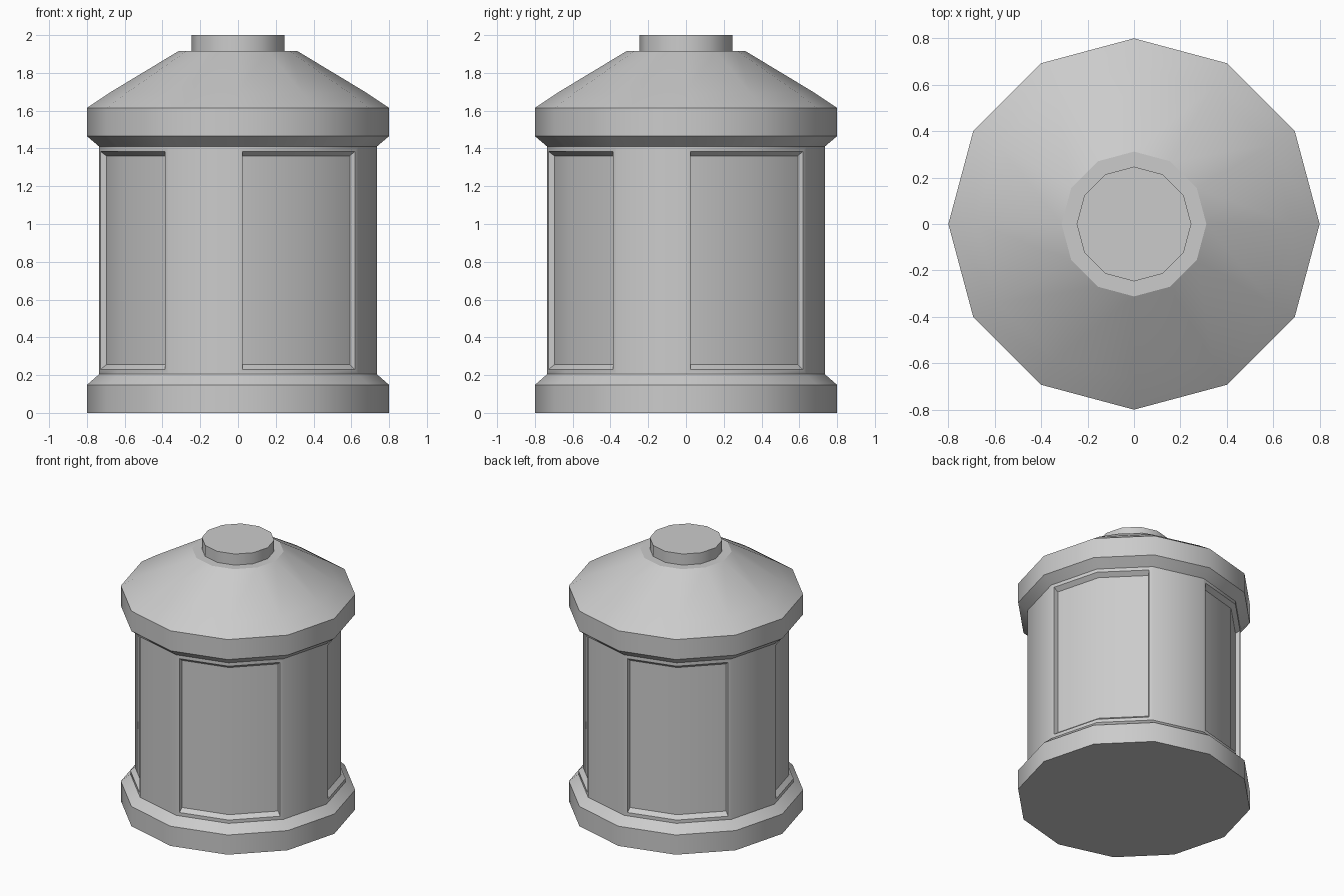
import bpy, bmesh, math
from mathutils import Vector

if "Cube" in bpy.data.objects:
    bpy.data.objects.remove(bpy.data.objects["Cube"])

SIDES = 12


def lathe(name, profile, cap_bottom=False, cap_top=False, edit=None):
    """Revolve (radius, z) points into a twelve-sided shell."""
    bm = bmesh.new()
    rings = []
    for r, z in profile:
        rings.append([bm.verts.new((r * math.cos(math.tau * i / SIDES),
                                    r * math.sin(math.tau * i / SIDES), z))
                      for i in range(SIDES)])
    walls = []
    for low, high in zip(rings, rings[1:]):
        for i in range(SIDES):
            j = (i + 1) % SIDES
            walls.append(bm.faces.new((low[i], low[j], high[j], high[i])))
    if cap_bottom:
        bm.faces.new(rings[0][::-1])
    if cap_top:
        bm.faces.new(rings[-1])
    bm.normal_update()
    if edit:
        edit(bm, walls)
    mesh = bpy.data.meshes.new(name)
    bm.to_mesh(mesh)
    bm.free()
    obj = bpy.data.objects.new(name, mesh)
    bpy.context.collection.objects.link(obj)
    bpy.ops.object.select_all(action='DESELECT')
    obj.select_set(True)
    bpy.context.view_layer.objects.active = obj
    bpy.ops.object.shade_smooth_by_angle(angle=math.radians(31))
    return obj


def recess_panels(bm, walls):
    """Sink a panel across two of every three wall faces."""
    centre = Vector((0, 0, 0.808))
    for start in range(0, SIDES, 3):
        panel = walls[start:start + 2]
        bmesh.ops.inset_region(bm, faces=panel, thickness=0.025,
                               use_even_offset=True, use_boundary=True)
        geom = bmesh.ops.extrude_face_region(bm, geom=panel)["geom"]
        bmesh.ops.delete(bm, geom=[f for f in panel if f.is_valid],
                         context='FACES')
        for v in geom:
            if isinstance(v, bmesh.types.BMVert):
                v.co = centre + (v.co - centre) * 0.956
    bm.normal_update()


# Plinth with a sloped shoulder
lathe("base", [(0.8, 0), (0.8, 0.148), (0.735, 0.205)], cap_bottom=True)

# Drum with four sunken panels
lathe("body", [(0.735, 0.205), (0.735, 1.41)], edit=recess_panels)

# Overhanging eaves, sloping roof and flat collar
lathe("roof", [(0.735, 1.41), (0.8, 1.465), (0.8, 1.615),
               (0.68, 1.695), (0.312, 1.917), (0.247, 1.917)])

# Short cap on top
lathe("top_cap", [(0.247, 1.917), (0.247, 2.0)], cap_top=True)
